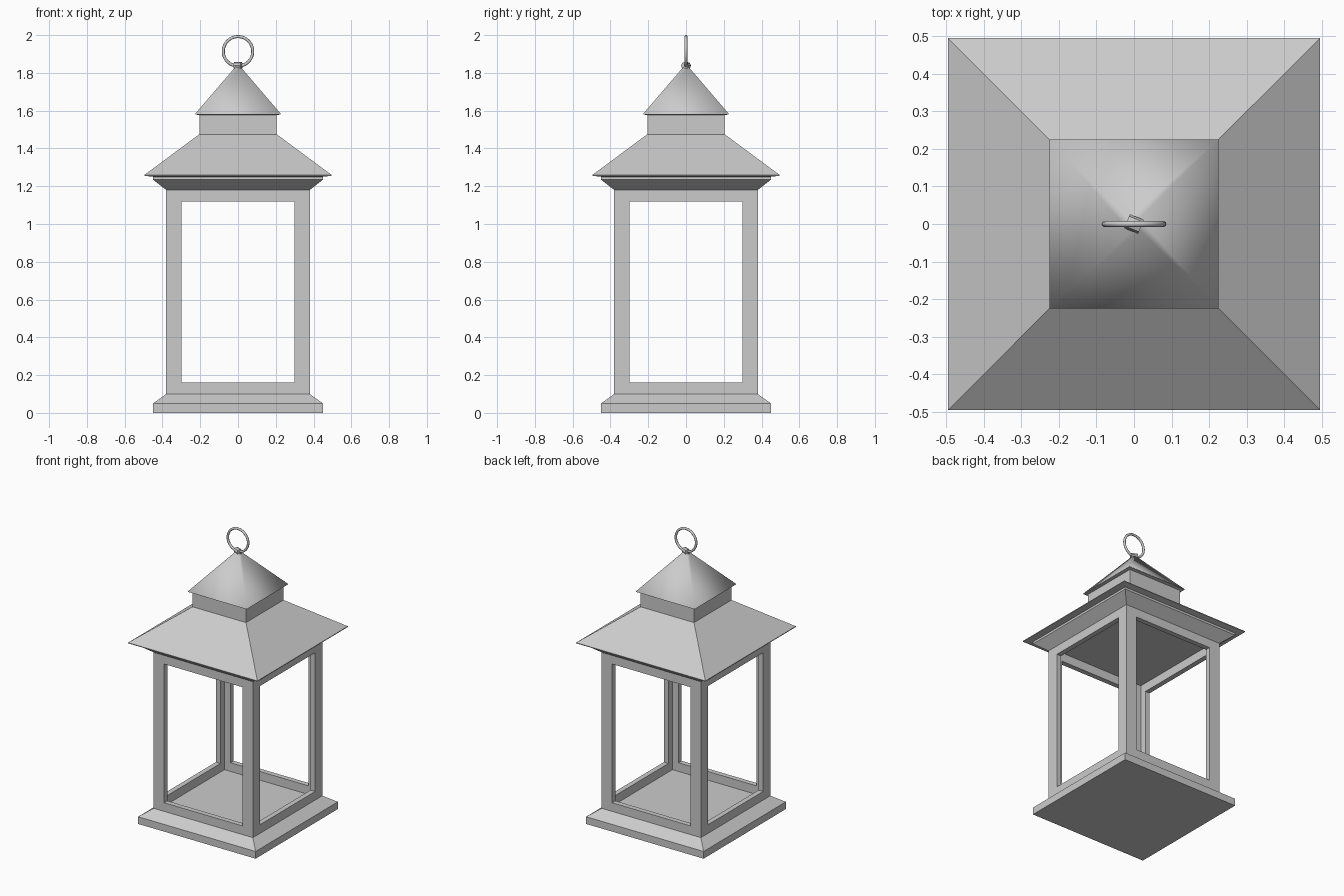
import bpy, bmesh, math
from mathutils import Matrix

if "Cube" in bpy.data.objects:
    bpy.data.objects.remove(bpy.data.objects["Cube"])


def finish(name, bm):
    bmesh.ops.remove_doubles(bm, verts=bm.verts, dist=1e-5)
    bmesh.ops.recalc_face_normals(bm, faces=bm.faces)
    mesh = bpy.data.meshes.new(name)
    bm.to_mesh(mesh)
    bm.free()
    ob = bpy.data.objects.new(name, mesh)
    bpy.context.collection.objects.link(ob)
    return ob


def bridge(bm, loops):
    for a, b in zip(loops, loops[1:]):
        for i in range(4):
            j = (i + 1) % 4
            bm.faces.new((a[i], a[j], b[j], b[i]))


def square_stack(name, profile):
    """Capped loft of square sections given as (half width, z)."""
    bm = bmesh.new()
    loops = [[bm.verts.new((sx * h, sy * h, z))
              for sx, sy in ((-1, -1), (1, -1), (1, 1), (-1, 1))]
             for h, z in profile]
    bridge(bm, loops)
    bm.faces.new(loops[0])
    bm.faces.new(loops[-1])
    return finish(name, bm)


def smooth(ob, degrees):
    bpy.ops.object.select_all(action='DESELECT')
    ob.select_set(True)
    bpy.context.view_layer.objects.active = ob
    bpy.ops.object.shade_smooth_by_angle(angle=math.radians(degrees))


# Plinth with sloped shoulder
square_stack("base", [(.45, 0), (.45, .05), (.38, .10)])

# Four open window frames, mitred at the corners
bm = bmesh.new()
for k in range(4):
    turn = Matrix.Rotation(k * math.pi / 2, 3, 'Z')
    sections = [(.38, -.38, .10, 1.18), (.30, -.38, .16, 1.12),
                (.30, -.345, .16, 1.12), (.345, -.345, .10, 1.18)]
    loops = []
    for w, y, lo, hi in sections:
        loop = [bm.verts.new((x, y, z))
                for x, z in ((-w, lo), (w, lo), (w, hi), (-w, hi))]
        for v in loop:
            v.co = turn @ v.co
        loops.append(loop)
    bridge(bm, loops)
finish("window_frames", bm)

# Cornice and lower roof
square_stack("lower_roof", [(.38, 1.18), (.45, 1.235), (.45, 1.25),
                            (.495, 1.255), (.495, 1.26), (.205, 1.475)])

# Neck between the roofs
square_stack("roof_neck", [(.205, 1.47), (.205, 1.59)])

# Upper pyramid roof with softly shaded corners
cap = square_stack("upper_roof", [(.2, 1.575), (.225, 1.58), (.225, 1.585), (.015, 1.83)])
smooth(cap, 65)

# Lug that holds the ring
bpy.ops.mesh.primitive_cylinder_add(vertices=8, radius=.02, depth=.04,
                                    location=(0, 0, 1.838),
                                    rotation=(math.pi / 8, math.pi / 2, 0))
bpy.context.object.name = "ring_lug"

# Hanging ring
bpy.ops.mesh.primitive_torus_add(major_segments=48, minor_segments=10,
                                 major_radius=.078, minor_radius=.008,
                                 location=(0, 0, 1.914),
                                 rotation=(math.pi / 2, 0, 0))
ring = bpy.context.object
ring.name = "hanging_ring"
smooth(ring, 60)
